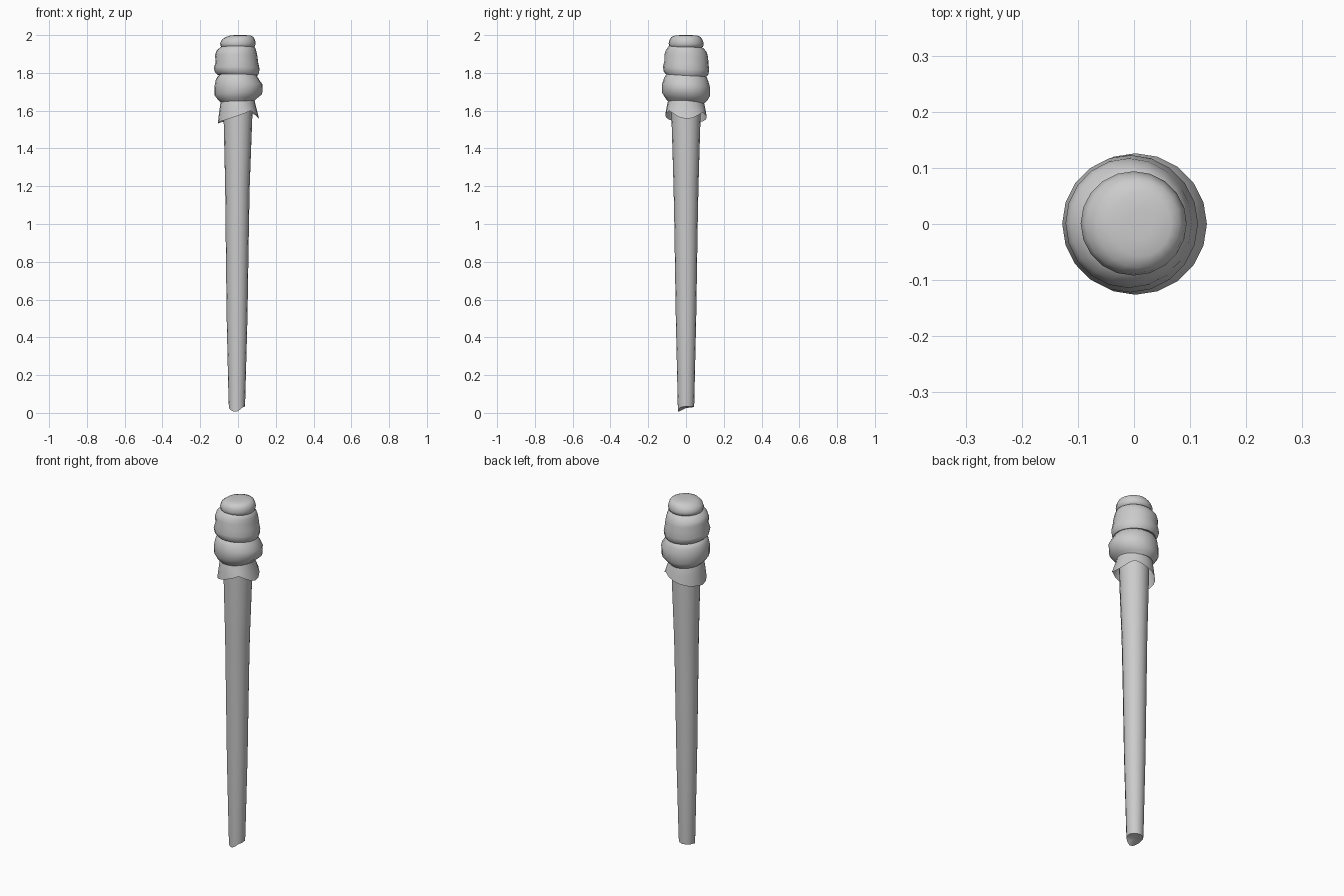
import bpy, bmesh, math

def loft(name, rows, segs, dz=None, top=False, bottom=False, tilt=(0, 0), angle=50):
    """rows: (z, xmin, xmax, ymin, ymax) rings from bottom to top; dz offsets ring z by angle."""
    bm = bmesh.new()
    rings = []
    for i, (z, x0, x1, y0, y1) in enumerate(rows):
        ring = []
        for k in range(segs):
            a = 2 * math.pi * k / segs
            x = (x0 + x1) / 2 + (x1 - x0) / 2 * math.cos(a)
            y = (y0 + y1) / 2 + (y1 - y0) / 2 * math.sin(a)
            h = z + tilt[0] * x + tilt[1] * y + (dz(i, a) if dz else 0)
            ring.append(bm.verts.new((x, y, h)))
        rings.append(ring)
    for lo, hi in zip(rings, rings[1:]):
        for k in range(segs):
            n = (k + 1) % segs
            bm.faces.new((lo[k], lo[n], hi[n], hi[k]))
    for on, ring in ((top, rings[-1]), (bottom, rings[0])):
        if on:
            c = bm.verts.new(sum((v.co for v in ring), ring[0].co * 0) / segs)
            for k in range(segs):
                bm.faces.new((ring[k], ring[(k + 1) % segs], c))
    bmesh.ops.recalc_face_normals(bm, faces=bm.faces)
    me = bpy.data.meshes.new(name)
    bm.to_mesh(me)
    bm.free()
    ob = bpy.data.objects.new(name, me)
    bpy.context.collection.objects.link(ob)
    bpy.ops.object.select_all(action='DESELECT')
    ob.select_set(True)
    bpy.context.view_layer.objects.active = ob
    bpy.ops.object.shade_smooth_by_angle(angle=math.radians(angle))
    return ob

def lerp_table(table, t):
    for (a, u), (b, v) in zip(table, table[1:]):
        if a <= t <= b:
            return u + (v - u) * (t - a) / (b - a)
    return table[-1][1]

# wooden handle, broken off unevenly at the foot
foot = [(0, .035), (180, .028), (215, .016), (255, .004), (280, .008), (310, .028), (360, .035)]
def broken(i, a):
    return lerp_table(foot, math.degrees(a)) if i == 0 else 0
loft("handle", [(0, -.048, .036, -.043, .043), (.06, -.050, .038, -.044, .044),
                (.5, -.060, .050, -.054, .054), (1.0, -.066, .058, -.062, .062),
                (1.2, -.068, .062, -.066, .066), (1.6, -.077, .077, -.078, .078),
                (1.75, -.078, .078, -.078, .078)],
     16, dz=broken, bottom=True)

# ragged cloth skirt: long at the left, notched front right and back right
hem = [(0, 1.557), (25, 1.565), (50, 1.598), (80, 1.575), (120, 1.55), (180, 1.53),
       (240, 1.55), (280, 1.575), (310, 1.598), (335, 1.565), (360, 1.557)]
def ragged(i, a):
    return (lerp_table(hem, math.degrees(a)) - 1.53) * (1, .45, 0, 0)[i]
loft("cloth_skirt", [(1.53, -.107, .112, -.110, .110), (1.59, -.100, .100, -.104, .104),
                     (1.635, -.094, .092, -.098, .098), (1.67, -.085, .085, -.088, .088)],
     20, dz=ragged, tilt=(0, -.05))

# wrapped cloth bands, each overlapping the one below
loft("lower_band", [(1.65, -.076, .07, -.078, .078), (1.645, -.09, .082, -.098, .098),
                    (1.66, -.107, .096, -.110, .112), (1.685, -.124, .128, -.126, .126),
                    (1.735, -.124, .130, -.126, .126), (1.765, -.118, .110, -.116, .118),
                    (1.783, -.108, .100, -.106, .110), (1.80, -.085, .085, -.085, .085)],
     20, tilt=(.02, -.07))
loft("middle_band", [(1.795, -.085, .085, -.085, .085), (1.788, -.108, .104, -.108, .11),
                     (1.80, -.122, .111, -.118, .119), (1.825, -.128, .114, -.122, .123),
                     (1.855, -.118, .107, -.115, .119), (1.89, -.122, .103, -.114, .117),
                     (1.915, -.114, .098, -.106, .11), (1.933, -.094, .092, -.094, .096),
                     (1.945, -.075, .078, -.078, .078)],
     20, tilt=(-.02, -.06), top=True)

# rounded head cap
loft("head_cap", [(1.93, -.075, .075, -.075, .075), (1.938, -.09, .088, -.088, .09),
                  (1.955, -.095, .094, -.092, .094), (1.975, -.086, .09, -.088, .088),
                  (1.990, -.066, .082, -.078, .078), (1.998, -.040, .066, -.058, .058),
                  (2.0, -.015, .035, -.026, .026)],
     20, top=True)
